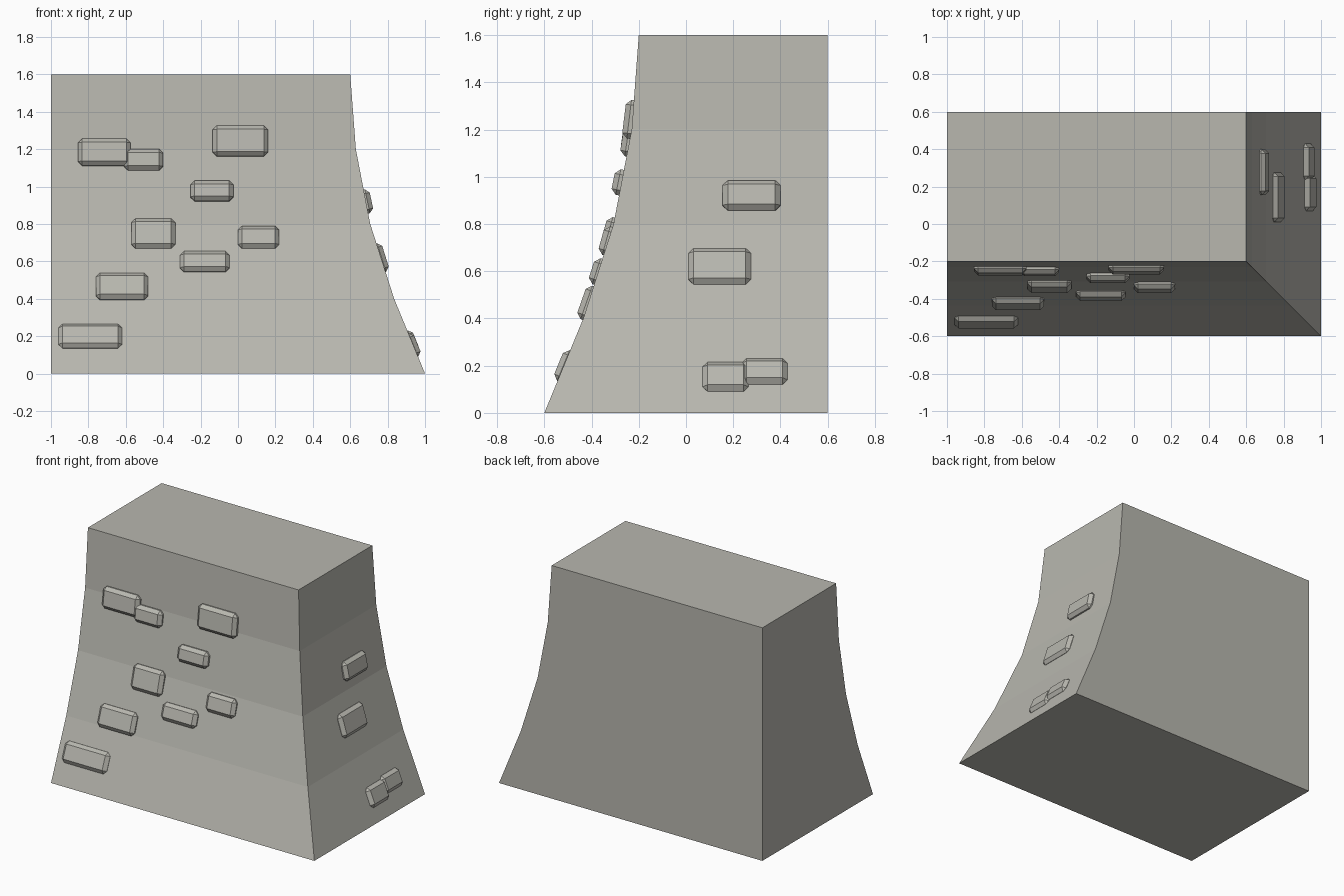
import bpy
import bmesh
from math import atan2
from mathutils import Matrix, Vector

cube = bpy.data.objects.get("Cube")
if cube:
    bpy.data.objects.remove(cube, do_unlink=True)

stone = bpy.data.materials.new("warm grey stone")
stone.use_nodes = True
stone.diffuse_color = (0.48, 0.475, 0.43, 1)
stone.node_tree.nodes["Principled BSDF"].inputs["Base Color"].default_value = stone.diffuse_color

# Outward flare of the wall at evenly spaced heights
STEP = 0.4
FLARE = [0.4, 0.235, 0.107, 0.03, 0.0]


def flare_at(z):
    i = min(max(int(z / STEP), 0), len(FLARE) - 2)
    t = z / STEP - i
    return FLARE[i] * (1 - t) + FLARE[i + 1] * t


def make_object(name, bm):
    bmesh.ops.recalc_face_normals(bm, faces=bm.faces)
    mesh = bpy.data.meshes.new(name)
    bm.to_mesh(mesh)
    bm.free()
    mesh.materials.append(stone)
    obj = bpy.data.objects.new(name, mesh)
    bpy.context.collection.objects.link(obj)
    return obj


# Wall corner block: stacked rings, flaring on the front and left sides only
bm = bmesh.new()
rings = []
for i, f in enumerate(FLARE):
    corners = [(-1, -0.2 - f), (0.6 + f, -0.2 - f), (0.6 + f, 0.6), (-1, 0.6)]
    rings.append([bm.verts.new((x, y, i * STEP)) for x, y in corners])
for low, high in zip(rings, rings[1:]):
    for a in (0, 1):
        bm.faces.new((low[a], low[a + 1], high[a + 1], high[a]))
# Flat back and outer side are single faces
for a, b in ((2, 3), (3, 0)):
    bm.faces.new([r[a] for r in rings] + [r[b] for r in reversed(rings)])
bm.faces.new(rings[0])
bm.faces.new(rings[-1])
make_object("wall_block", bm)


def brick(name, u0, u1, z0, z1, out, side):
    """Bevelled brick lying on the sloped wall; u runs along the wall."""
    z = (z0 + z1) / 2
    slope = (flare_at(z - 0.2) - flare_at(z + 0.2)) / 0.4
    tilt = atan2(slope, 1)
    bm = bmesh.new()
    size = Vector((u1 - u0, 2 * out, z1 - z0))
    bmesh.ops.create_cube(bm, size=1, matrix=Matrix.Diagonal(size).to_4x4())
    bmesh.ops.bevel(bm, geom=bm.edges[:], offset=0.022, segments=1, affect='EDGES')
    u, wall = (u0 + u1) / 2, 0.2 + flare_at(z)
    obj = make_object(name, bm)
    turn = Matrix.Rotation(-tilt, 4, 'X')
    if side:
        turn = Matrix.Rotation(atan2(1, 0), 4, 'Z') @ turn
        place = (wall + 0.4, u, z)
    else:
        place = (u, -wall, z)
    obj.matrix_world = Matrix.Translation(place) @ turn


# Bricks: start, end, bottom, top, protrusion
front_bricks = [
    (-0.96, -0.62, 0.13, 0.27, 0.024),
    (-0.76, -0.48, 0.39, 0.54, 0.03),
    (-0.57, -0.335, 0.665, 0.83, 0.03),
    (-0.31, -0.045, 0.54, 0.655, 0.03),
    (0.0, 0.22, 0.665, 0.79, 0.03),
    (-0.255, -0.025, 0.92, 1.03, 0.036),
    (-0.135, 0.16, 1.16, 1.325, 0.036),
    (-0.855, -0.575, 1.11, 1.255, 0.035),
    (-0.61, -0.40, 1.085, 1.20, 0.032),
]
left_bricks = [
    (0.155, 0.40, 0.855, 0.985, 0.03),
    (0.01, 0.275, 0.54, 0.70, 0.025),
    (0.07, 0.265, 0.085, 0.22, 0.023),
    (0.235, 0.43, 0.115, 0.235, 0.024),
]
for i, b in enumerate(front_bricks, 1):
    brick(f"front_brick_{i}", *b, False)
for i, b in enumerate(left_bricks, 1):
    brick(f"left_brick_{i}", *b, True)
